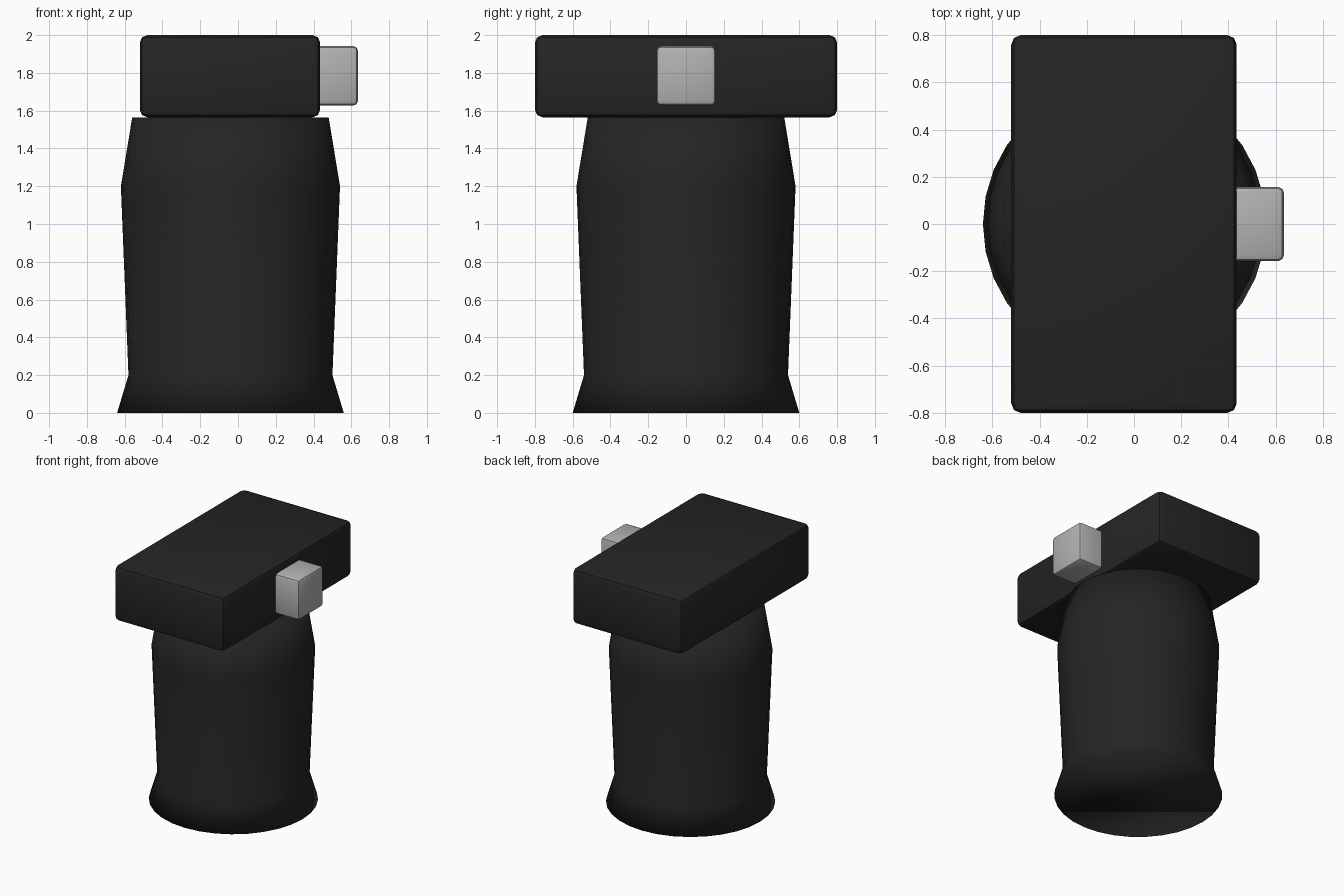
import bpy, bmesh, math

if "Cube" in bpy.data.objects:
    bpy.data.objects.remove(bpy.data.objects["Cube"])

CX = -0.04  # axis of the body and head


def material(name, rgb):
    m = bpy.data.materials.new(name)
    m.diffuse_color = (*rgb, 1)
    m.use_nodes = True
    m.node_tree.nodes["Principled BSDF"].inputs["Base Color"].default_value = m.diffuse_color
    return m


black = material("black plastic", (0.018, 0.018, 0.018))
grey = material("light grey", (0.45, 0.45, 0.46))


def add_object(name, bm, mat):
    bmesh.ops.recalc_face_normals(bm, faces=bm.faces)
    me = bpy.data.meshes.new(name)
    bm.to_mesh(me)
    bm.free()
    me.materials.append(mat)
    ob = bpy.data.objects.new(name, me)
    bpy.context.collection.objects.link(ob)
    return ob


def lathe(name, profile, mat, sides=32):
    bm = bmesh.new()
    rings = []
    for r, z in profile:
        rings.append([bm.verts.new((CX + r * math.cos(2 * math.pi * i / sides),
                                    r * math.sin(2 * math.pi * i / sides), z))
                      for i in range(sides)])
    for a, b in zip(rings, rings[1:]):
        for i in range(sides):
            j = (i + 1) % sides
            bm.faces.new((a[i], a[j], b[j], b[i]))
    bm.faces.new(rings[0][::-1])
    bm.faces.new(rings[-1])
    for f in bm.faces:
        f.smooth = True
    return add_object(name, bm, mat)


def rounded_box(name, lo, hi, bevel, mat):
    bm = bmesh.new()
    bmesh.ops.create_cube(bm, size=1)
    for v in bm.verts:
        v.co = [l + (c + 0.5) * (h - l) for l, h, c in zip(lo, hi, v.co)]
    bmesh.ops.bevel(bm, geom=bm.edges[:], offset=bevel, segments=2,
                    profile=0.5, affect='EDGES')
    ob = add_object(name, bm, mat)
    bpy.ops.object.select_all(action='DESELECT')
    ob.select_set(True)
    bpy.context.view_layer.objects.active = ob
    bpy.ops.object.shade_smooth_by_angle(angle=math.radians(30))
    return ob


# flared round body
lathe("body", [(0.6, 0), (0.54, 0.2), (0.58, 1.2), (0.52, 1.565)], black)
# wide head block on top
rounded_box("head_block", (-0.52, -0.8, 1.565), (0.435, 0.8, 2.0), 0.04, black)
# small block on the right face of the head
rounded_box("side_button", (0.32, -0.157, 1.627), (0.635, 0.157, 1.942), 0.025, grey)
